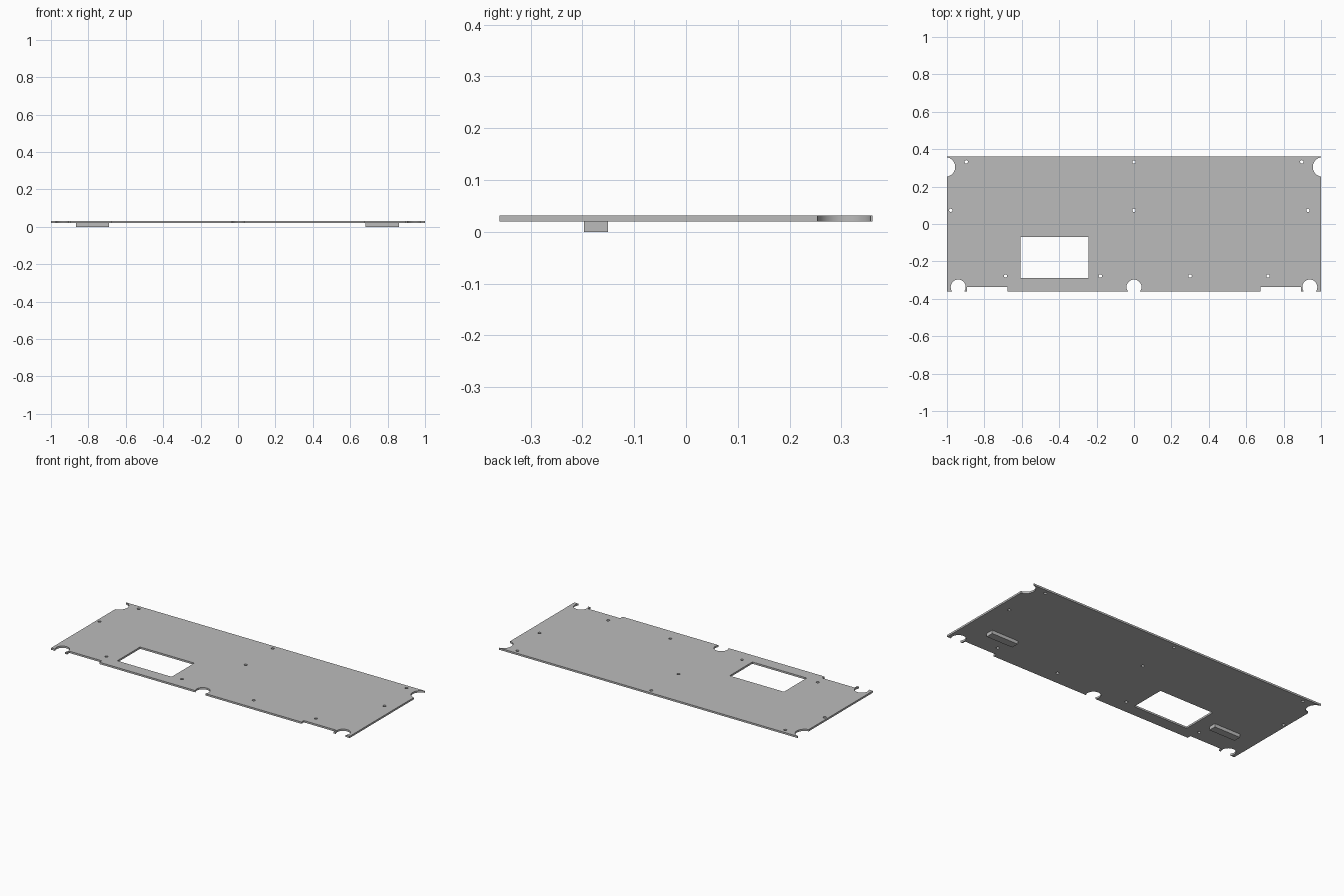
import bpy
import bmesh
from math import cos, sin, radians

cube = bpy.data.objects.get("Cube")
if cube:
    bpy.data.objects.remove(cube, do_unlink=True)

BOTTOM, TOP = 0.02, 0.031
FRONT, BACK = -0.36, 0.36
STEP = -0.337

metal = bpy.data.materials.new("plain grey")
metal.use_nodes = True
grey = (0.5, 0.5, 0.5, 1)
metal.diffuse_color = grey
metal.node_tree.nodes["Principled BSDF"].inputs["Base Color"].default_value = grey


def arc(cx, cy, r, start, end, steps=24):
    angles = [radians(start + (end - start) * i / steps) for i in range(steps + 1)]
    return [(cx + r * cos(a), cy + r * sin(a)) for a in angles]


def rectangle(x0, x1, y0, y1):
    return [(x0, y0), (x1, y0), (x1, y1), (x0, y1)]


def add_loop(curve, points):
    spline = curve.splines.new("POLY")
    spline.points.add(len(points) - 1)
    for p, (x, y) in zip(spline.points, points):
        p.co = (x, y, 0, 1)
    spline.use_cyclic_u = True


def extrude_outline(name, loops, z0, z1):
    """Fill the loops (later loops are holes) and give them thickness."""
    curve = bpy.data.curves.new(name, "CURVE")
    curve.dimensions = "2D"
    curve.fill_mode = "BOTH"
    curve.extrude = (z1 - z0) / 2
    for loop in loops:
        add_loop(curve, loop)
    obj = bpy.data.objects.new(name, curve)
    obj.location.z = (z0 + z1) / 2
    bpy.context.collection.objects.link(obj)
    bpy.ops.object.select_all(action="DESELECT")
    obj.select_set(True)
    bpy.context.view_layer.objects.active = obj
    bpy.ops.object.convert(target="MESH")
    obj = bpy.context.view_layer.objects.active
    bm = bmesh.new()
    bm.from_mesh(obj.data)
    bmesh.ops.remove_doubles(bm, verts=bm.verts, dist=1e-5)
    bmesh.ops.recalc_face_normals(bm, faces=bm.faces)
    bm.to_mesh(obj.data)
    bm.free()
    obj.data.materials.clear()
    obj.data.materials.append(metal)
    bpy.ops.object.shade_smooth_by_angle(angle=radians(30))
    return obj


# Left half of the plate edge, from the middle front notch round to the back
half = arc(0, STEP, 0.04, 90, -35)
half += [(0.677, FRONT), (0.677, STEP), (0.893, STEP), (0.893, FRONT)]
half += arc(0.94, STEP, 0.04, 215, -35)
half += [(1, FRONT)]
half += arc(1.008, 0.305, 0.052, 261, 99)
half += [(1, BACK)]
outline = half + [(-x, y) for x, y in reversed(half[1:])]

# Rectangular window and small screw holes
window = rectangle(-0.607, -0.243, -0.288, -0.07)
hole_rows = {
    0.332: (-0.897, 0, 0.897),
    0.073: (-0.98, 0, 0.93),
    -0.278: (-0.687, -0.18, 0.3, 0.716),
}
holes = [arc(x, y, 0.009, 0, 345, 23) for y, xs in hole_rows.items() for x in xs]
extrude_outline("panel_plate", [outline, window] + holes, BOTTOM, TOP)

# Blocks under the plate
for name, x0, x1 in (("right_foot", -0.866, -0.69), ("left_foot", 0.683, 0.861)):
    extrude_outline(name, [rectangle(x0, x1, -0.197, -0.151)], 0, BOTTOM)
